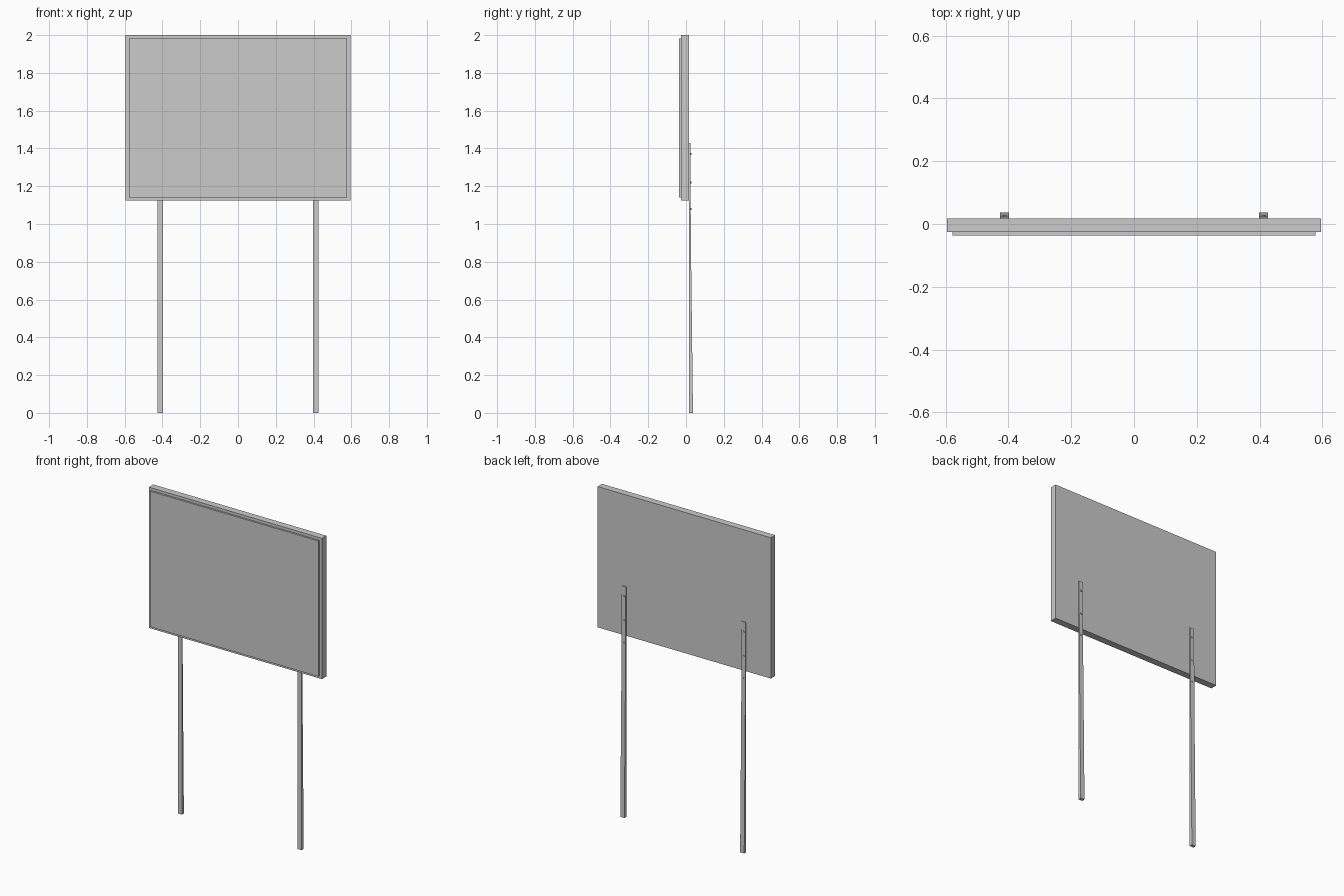
import bpy, bmesh
from mathutils import Matrix

old = bpy.data.objects.get("Cube")
if old:
    bpy.data.objects.remove(old, do_unlink=True)


def material(name, rgb):
    m = bpy.data.materials.new(name)
    m.use_nodes = True
    m.diffuse_color = (*rgb, 1)
    m.node_tree.nodes["Principled BSDF"].inputs["Base Color"].default_value = (*rgb, 1)
    return m


grey = material("light grey", (0.6, 0.6, 0.6))


def finish(name, bm):
    bmesh.ops.recalc_face_normals(bm, faces=bm.faces)
    mesh = bpy.data.meshes.new(name)
    bm.to_mesh(mesh)
    bm.free()
    mesh.materials.append(grey)
    ob = bpy.data.objects.new(name, mesh)
    bpy.context.collection.objects.link(ob)
    return ob


def box(name, x, y, z):
    """Box from (low, high) ranges."""
    bm = bmesh.new()
    bmesh.ops.create_cube(bm, size=1)
    for v in bm.verts:
        v.co = [r[0] if c < 0 else r[1] for c, r in zip(v.co, (x, y, z))]
    return finish(name, bm)


def post(name, cx):
    """Post whose side profile thins toward the flat top."""
    profile = [(0.017, 0), (0.037, 0), (0.026, 0.9), (0.023, 1.43), (0.017, 1.43)]
    bm = bmesh.new()
    face = bm.faces.new([bm.verts.new((cx - 0.014, y, z)) for y, z in profile])
    out = bmesh.ops.extrude_face_region(bm, geom=[face])
    moved = [g for g in out["geom"] if isinstance(g, bmesh.types.BMVert)]
    bmesh.ops.translate(bm, verts=moved, vec=(0.028, 0, 0))
    return finish(name, bm)


def bolt(name, cx, z):
    bm = bmesh.new()
    place = Matrix.Translation((cx, 0.024, z)) @ Matrix.Rotation(1.5708, 4, "X")
    bmesh.ops.create_cone(bm, cap_ends=True, segments=8, radius1=0.006,
                          radius2=0.006, depth=0.008, matrix=place)
    return finish(name, bm)


# Sign board and the thin raised face plate on its front
box("sign_board", (-0.595, 0.595), (-0.026, 0.017), (1.125, 2.0))
box("face_plate", (-0.578, 0.578), (-0.037, -0.026), (1.14, 1.983))

# Two posts behind the board, each held by three bolts
for side, cx in (("left", 0.412), ("right", -0.412)):
    post(side + "_post", cx)
    for i, z in enumerate((1.08, 1.22, 1.37)):
        bolt(f"{side}_bolt_{i + 1}", cx, z)
